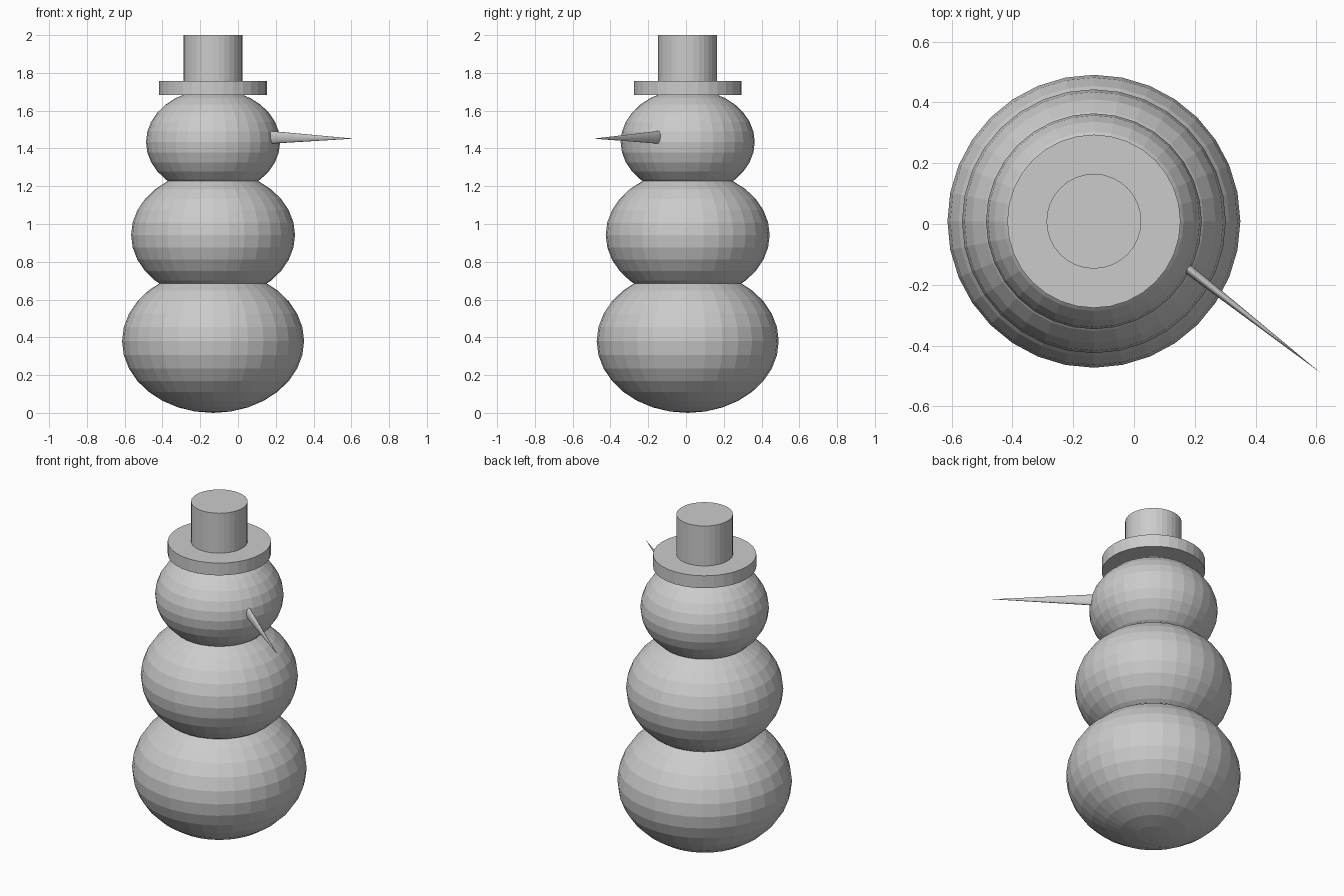
import bpy
from mathutils import Vector, Matrix

if "Cube" in bpy.data.objects:
    bpy.data.objects.remove(bpy.data.objects["Cube"])

CX, CY = -0.132, 0.009   # body axis

grey = bpy.data.materials.new("light_grey")
grey.diffuse_color = (0.6, 0.6, 0.6, 1.0)
grey.use_nodes = True
grey.node_tree.nodes["Principled BSDF"].inputs["Base Color"].default_value = grey.diffuse_color


def finish(name):
    ob = bpy.context.object
    ob.name = name
    ob.data.materials.append(grey)
    return ob


def ball(name, z, radius, half_height):
    bpy.ops.mesh.primitive_uv_sphere_add(segments=32, ring_count=16, radius=1,
                                         location=(CX, CY, z))
    ob = finish(name)
    ob.scale = (radius, radius, half_height)


def disc(name, z0, z1, radius):
    bpy.ops.mesh.primitive_cylinder_add(vertices=32, radius=radius, depth=z1 - z0,
                                        location=(CX, CY, (z0 + z1) / 2))
    finish(name)


# Three squashed snowballs
ball("lower_ball", 0.38, 0.482, 0.38)
ball("middle_ball", 0.942, 0.434, 0.342)
ball("head_ball", 1.434, 0.355, 0.28)

# Hat
disc("hat_brim", 1.682, 1.757, 0.285)
disc("hat_crown", 1.757, 2.0, 0.156)

# Nose: long cone, narrower sideways than it is tall
base, tip = Vector((0.157, -0.132, 1.459)), Vector((0.613, -0.489, 1.452))
axis = tip - base
bpy.ops.mesh.primitive_cone_add(vertices=32, radius1=1, radius2=0, depth=1)
nose = finish("nose")
forward = axis.normalized()
side = forward.cross(Vector((0, 0, 1))).normalized()
up = side.cross(forward)
frame = Matrix((side, up, -forward)).transposed()
if frame.determinant() < 0 or frame.col[2].dot(forward) < 0:
    frame = Matrix((-side, up, forward)).transposed()
nose.data.transform(Matrix.Diagonal((0.017, 0.035, axis.length, 1)))
nose.data.transform(frame.to_4x4())
nose.data.transform(Matrix.Translation((base + tip) / 2))
